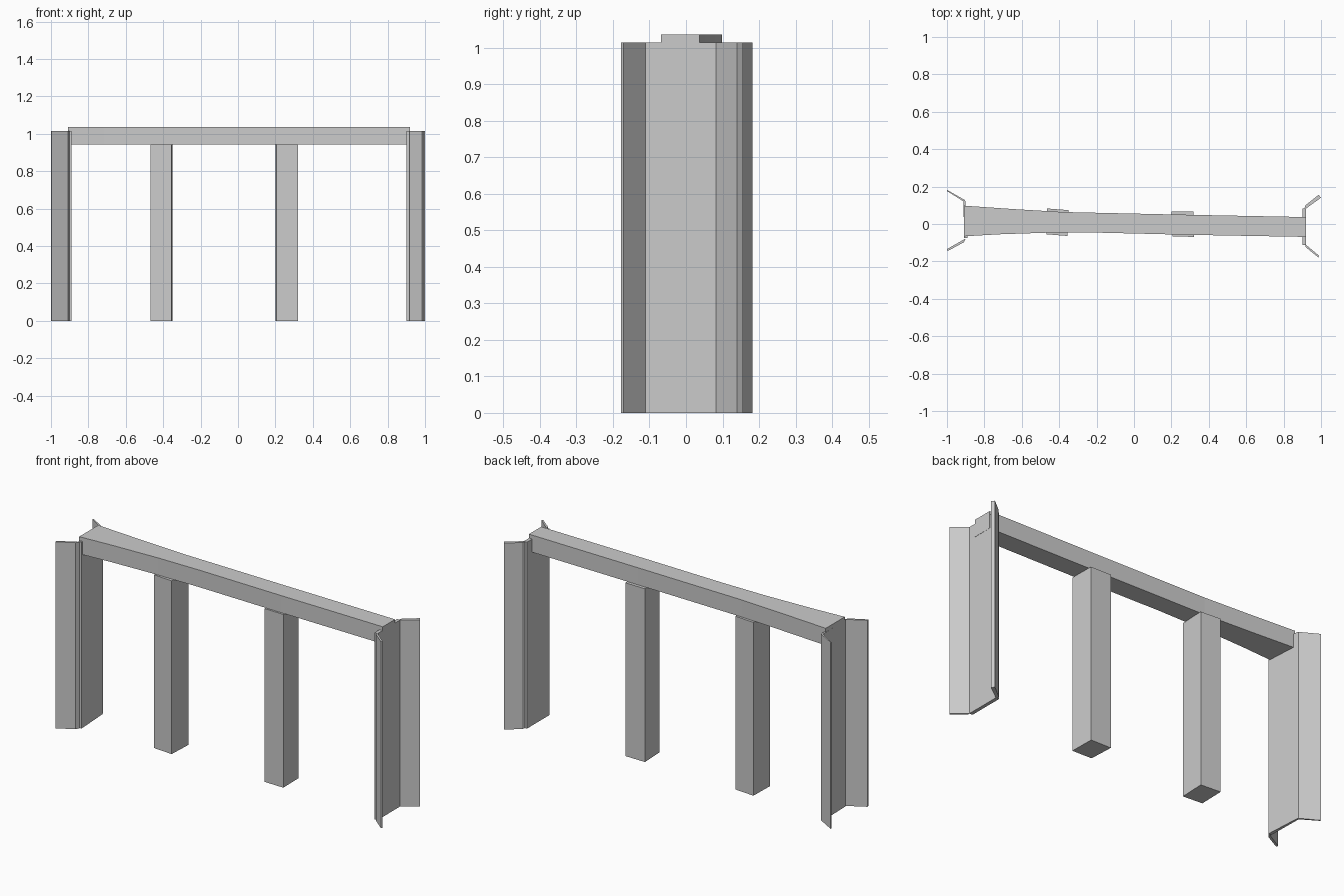
import bpy
import bmesh

if "Cube" in bpy.data.objects:
    bpy.data.objects.remove(bpy.data.objects["Cube"])


def prism(name, outline, z0, z1):
    """Extrude a plan outline (x, y) from z0 up to z1."""
    bm = bmesh.new()
    base = bm.faces.new([bm.verts.new((x, y, z0)) for x, y in outline])
    top = bmesh.ops.extrude_face_region(bm, geom=[base])["geom"]
    for v in top:
        if isinstance(v, bmesh.types.BMVert):
            v.co.z = z1
    bmesh.ops.recalc_face_normals(bm, faces=bm.faces)
    mesh = bpy.data.meshes.new(name)
    bm.to_mesh(mesh)
    bm.free()
    obj = bpy.data.objects.new(name, mesh)
    bpy.context.collection.objects.link(obj)
    return obj


WALL_TOP = 1.015
DECK_BOTTOM, DECK_TOP = 0.943, 1.036

# Deck: gently curved plan, flaring at the left end
north = [(-0.91, 0.098), (-0.65, 0.08), (-0.38, 0.064), (0.25, 0.05), (0.92, 0.037)]
south = [(-0.91, -0.066), (-0.72, -0.055), (-0.45, -0.046), (-0.2, -0.046),
         (0.3, -0.058), (0.92, -0.069)]
prism("bridge_deck", south + north[::-1], DECK_BOTTOM, DECK_TOP)

# Piers: rectangular columns, each square to the deck line
prism("left_pier", [(-0.467, -0.055), (-0.355, -0.064), (-0.349, 0.074), (-0.464, 0.083)],
      0, DECK_BOTTOM)
prism("right_pier", [(0.206, -0.066), (0.321, -0.069), (0.319, 0.066), (0.2, 0.068)],
      0, DECK_BOTTOM)

# Abutment walls under the deck ends
prism("left_abutment_wall", [(-0.908, -0.075), (-0.89, -0.075), (-0.902, 0.123), (-0.912, 0.123)],
      0, WALL_TOP)
prism("right_abutment_wall", [(0.9, -0.112), (0.919, -0.112), (0.919, 0.083), (0.9, 0.083)],
      0, WALL_TOP)

# Splayed wing walls
wings = {
    "left_back_wing": [(-0.902, 0.115), (-0.904, 0.128), (-0.999, 0.182), (-1.0, 0.176)],
    "left_front_wing": [(-0.9, -0.078), (-0.91, -0.098), (-0.997, -0.145), (-1.0, -0.134), (-0.915, -0.086)],
    "right_back_wing": [(0.91, 0.079), (0.92, 0.083), (0.999, 0.14), (0.987, 0.156), (0.917, 0.1)],
    "right_front_wing": [(0.917, -0.109), (0.918, -0.124), (0.985, -0.178), (0.991, -0.171)],
}
for name, outline in wings.items():
    prism(name, outline, 0, WALL_TOP)
